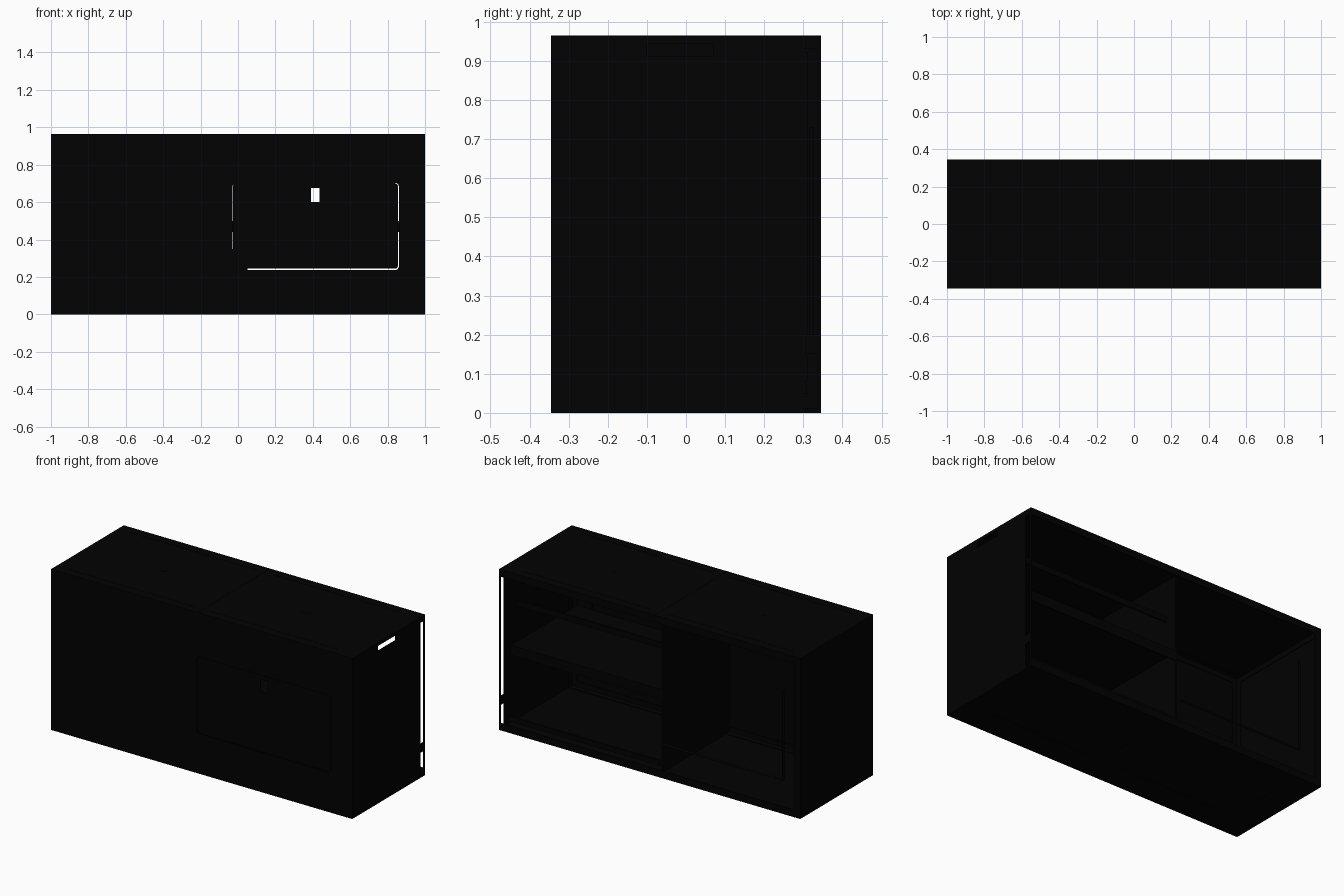
import bpy, bmesh, math
from mathutils import Vector

cube = bpy.data.objects.get("Cube")
if cube:
    bpy.data.objects.remove(cube, do_unlink=True)

black = bpy.data.materials.new("matte black")
black.use_nodes = True
colour = (0.0005, 0.0005, 0.0005, 1)
black.diffuse_color = colour
black.node_tree.nodes["Principled BSDF"].inputs["Base Color"].default_value = colour

W, D, H, T = 1.0, 0.345, 0.965, 0.008
SEAM = 0.001


def finish(name, bm):
    bmesh.ops.recalc_face_normals(bm, faces=bm.faces)
    mesh = bpy.data.meshes.new(name)
    bm.to_mesh(mesh)
    bm.free()
    obj = bpy.data.objects.new(name, mesh)
    bpy.context.collection.objects.link(obj)
    mesh.materials.append(black)
    return obj


def box(name, x, y, z):
    """Box from (min, max) pairs on each axis."""
    bm = bmesh.new()
    bmesh.ops.create_cube(bm, size=1)
    for v in bm.verts:
        v.co = Vector([r[0] if c < 0 else r[1] for r, c in zip((x, y, z), v.co)])
    return finish(name, bm)


def prism(name, points, direction):
    """Flat outline extruded along a direction."""
    bm = bmesh.new()
    face = bm.faces.new([bm.verts.new(p) for p in points])
    new = bmesh.ops.extrude_face_region(bm, geom=[face])["geom"]
    bmesh.ops.translate(bm, vec=direction,
                        verts=[v for v in new if isinstance(v, bmesh.types.BMVert)])
    return finish(name, bm)


def angle_bar(name, corner, u, v, direction, leg=0.035, t=0.005):
    """L-shaped bar: legs run from the corner along u and v."""
    c, u, v = Vector(corner), Vector(u), Vector(v)
    steps = [(0, 0), (leg, 0), (leg, t), (t, t), (t, leg), (0, leg)]
    return prism(name, [c + u * a + v * b for a, b in steps], direction)


def rounded_plate(name, x, z, r, y0, y1):
    pts = []
    corners = [(x[1] - r, z[1] - r), (x[0] + r, z[1] - r),
               (x[0] + r, z[0] + r), (x[1] - r, z[0] + r)]
    for i, (cx, cz) in enumerate(corners):
        for k in range(6):
            a = math.pi / 2 * (i + k / 5)
            pts.append((cx + r * math.cos(a), y0, cz + r * math.sin(a)))
    return prism(name, pts, (0, y1 - y0, 0))


def cut(obj, cutter):
    mod = obj.modifiers.new("cut", "BOOLEAN")
    mod.operation = "DIFFERENCE"
    mod.solver = "EXACT"
    mod.object = cutter
    cutter.hide_render = True
    cutter.hide_viewport = True
    cutter.display_type = "WIRE"


def rod(name, a, b, r):
    a, b = Vector(a), Vector(b)
    bm = bmesh.new()
    bmesh.ops.create_cone(bm, segments=12, radius1=r, radius2=r,
                          depth=(b - a).length, cap_ends=True)
    obj = finish(name, bm)
    obj.location = (a + b) / 2
    obj.rotation_euler = (b - a).to_track_quat("Z", "Y").to_euler()
    return obj


# Outer shell, open at the back
floor = box("floor_panel", (-W, W), (-D, D), (0, T))
box("top_panel", (-W, W), (-D, D), (H - T, H - SEAM))
box("right_side_panel", (-W, -W + T), (-D, D), (T, H - T))
front = box("front_panel", (-W, W), (-D, -D + T), (T, H - T))

# Side panel stopping short of the back post, with a vent slot near the top
side = box("left_side_panel", (W - T, W), (-D + T, 0.30), (T, H - T))
cut(side, box("vent_cutter", (W - 0.1, W + 0.1), (-0.1, 0.07), (0.912, 0.945)))
box("left_back_post", (W - T, W), (D - 0.01, D), (T, H - T))
box("left_post_bracket", (W - T, W), (0.30, D - 0.01), (0.15, 0.2))
box("left_post_cap", (W - T, W), (0.30, D - 0.01), (0.93, H - T))

# Access door in a rounded opening, with a handle slot and two hinges
cut(front, rounded_plate("door_cutter", (-0.03, 0.86), (0.237, 0.703), 0.02, -D - 0.1, -D + 0.1))
door = rounded_plate("access_door", (-0.026, 0.856), (0.244, 0.70), 0.018, -D, -D + T)
cut(door, box("handle_cutter", (0.39, 0.435), (-D - 0.1, -D + 0.1), (0.6, 0.675)))
for hx in (0.13, 0.745):
    box("door_hinge", (hx - 0.03, hx + 0.03), (-D + T, -D + 0.018), (0.2, 0.236))
box("door_top_stop", (-0.05, 0.84), (-D + T, -D + 0.015), (0.69, 0.72))
box("door_left_stop", (-0.05, 0.05), (-D + T, -D + 0.015), (0.22, 0.35))

# Angle frame inside the long edges
length = (2 * (W - T), 0, 0)
for y, inward in ((-D + T, 1), (D, -1)):
    for z, up in ((T, 1), (H - T, -1)):
        angle_bar("long_frame_bar", (-W + T, y, z), (0, inward, 0), (0, 0, up), length)

# Angle frame on the right end and the front uprights
for z, up in ((T, 1), (H - T, -1)):
    angle_bar("end_frame_bar", (-W + T, -D + T, z), (1, 0, 0), (0, 0, up), (0, 2 * D - T, 0))
for x, y, sx, sy in ((-W + T, -D + T, 1, 1), (W - T, -D + T, -1, 1), (-W + T, D, 1, -1)):
    angle_bar("upright_frame_bar", (x, y, T), (sx, 0, 0), (0, sy, 0), (0, 0, H - 2 * T))

# Interior divider
box("divider", (-0.052, -0.042), (-D + T, 0.29), (T, H - T))

# Shelf with a turned-down lip, and cross rails
box("shelf", (-0.042, 0.96), (-D + T, 0.29), (0.49, 0.497))
box("shelf_lip", (-0.042, 0.96), (0.285, 0.292), (0.44, 0.50))
box("upper_rail", (-0.042, 0.96), (0.21, 0.22), (0.705, 0.74))
box("lower_rail", (-0.042, 0.96), (0.30, 0.31), (0.05, 0.08))

# Conduit along the open bay
rod("conduit_upright", (-0.87, 0.32, 0.19), (-0.87, 0.32, 0.73), 0.006)
rod("conduit_run", (-0.87, 0.32, 0.19), (-0.06, 0.32, 0.19), 0.006)

# Thin seam strips and discs on the top
box("top_seam", (-0.033, -0.027), (-D, D), (H - SEAM, H))
for cx in (-0.5, 0.45):
    rod("top_disc", (cx, 0, H - SEAM), (cx, 0, H), 0.025)
    for s in (-1, 1):
        box("top_edge_strip", (cx - 0.42, cx + 0.42), (s * 0.29 - 0.002, s * 0.29 + 0.002),
            (H - SEAM, H))

# Shallow grooves in the underside
for x0, x1 in ((0.15, 0.84), (-0.73, -0.04)):
    cut(floor, box("long_groove_cutter", (x0, x1), (-0.185, -0.175), (-0.01, 0.003)))
for cx in (0.08, -0.83):
    cut(floor, box("cross_groove_cutter", (cx - 0.005, cx + 0.005), (-0.17, 0.17), (-0.01, 0.003)))
